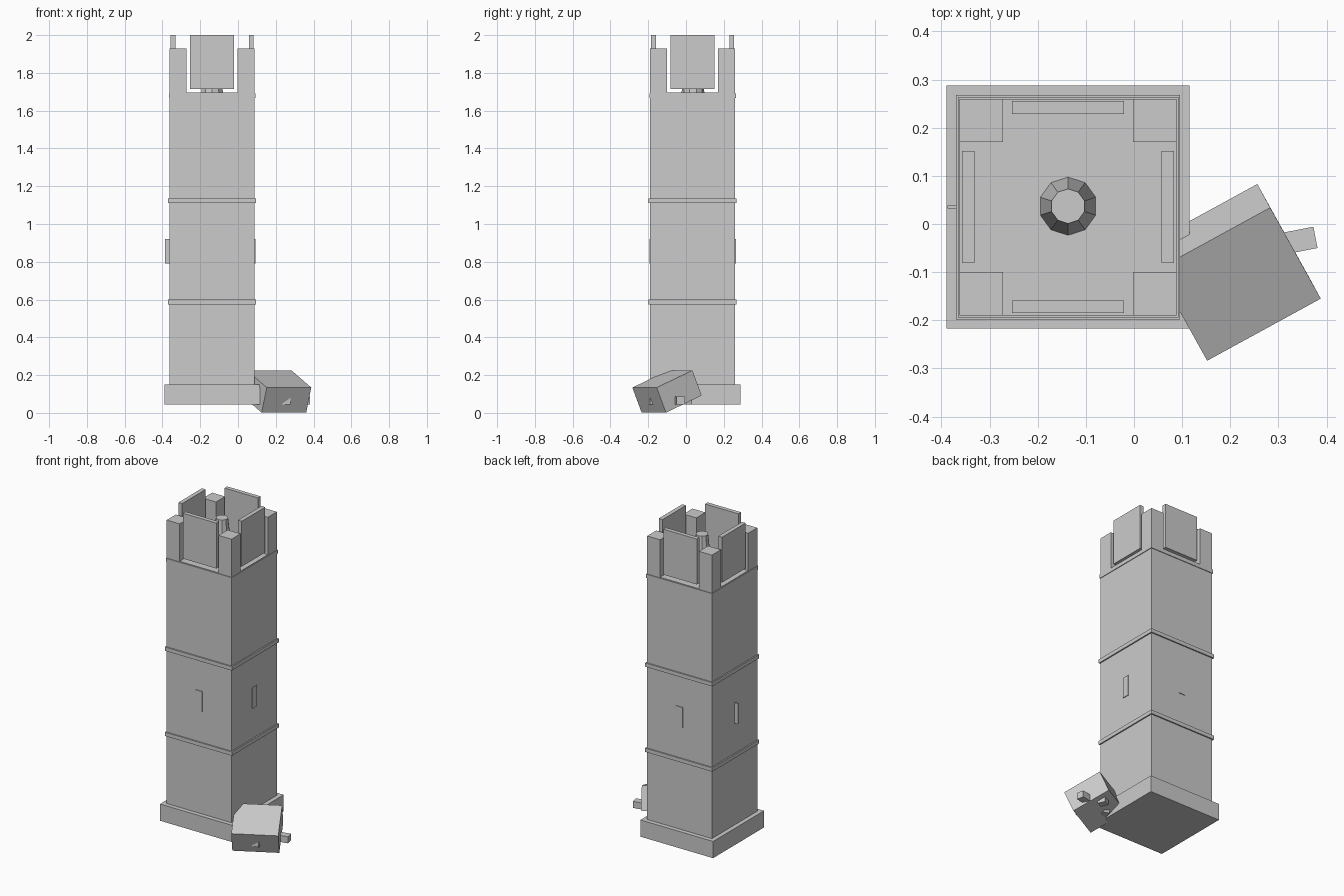
import bpy
from math import radians
from mathutils import Matrix, Vector

if "Cube" in bpy.data.objects:
    bpy.data.objects.remove(bpy.data.objects["Cube"])

stone = bpy.data.materials.new("grey_stone")
stone.use_nodes = True
GREY = (0.6, 0.6, 0.6, 1)
stone.diffuse_color = GREY
stone.node_tree.nodes["Principled BSDF"].inputs["Base Color"].default_value = GREY

CX, CY = -0.137, 0.035  # tower axis


def finish(name):
    ob = bpy.context.object
    ob.name = name
    ob.data.materials.append(stone)
    return ob


def box(name, x, y, z0, z1, sx, sy, turn=0):
    bpy.ops.mesh.primitive_cube_add(size=1, location=(x, y, (z0 + z1) / 2),
                                    rotation=(0, 0, radians(turn)))
    ob = finish(name)
    ob.scale = (sx, sy, z1 - z0)
    return ob


# Tower shaft, plinth and string courses
box("plinth", CX, CY, 0.045, 0.15, 0.505, 0.505)
box("shaft", CX, CY, 0.1, 1.695, 0.45, 0.45)
for name, z, width in (("lower_band", 0.575, 0.466), ("middle_band", 1.11, 0.466),
                       ("upper_band", 1.667, 0.458)):
    box(name, CX, CY, z, z + 0.024, width, width)

# Battlements: corner posts and raised wall panels
for sx, xn in ((-1, "right"), (1, "left")):
    for sy, yn in ((-1, "front"), (1, "back")):
        box(f"{yn}_{xn}_post", CX + sx * 0.18, CY + sy * 0.18, 1.69, 1.93, 0.09, 0.09)
    box(f"{xn}_panel", CX + sx * 0.207, CY, 1.715, 2.0, 0.026, 0.233)
for sy, yn in ((-1, "front"), (1, "back")):
    box(f"{yn}_panel", CX, CY + sy * 0.207, 1.715, 2.0, 0.233, 0.026)
    box(f"{yn}_slit", CX, CY + sy * 0.226, 0.79, 0.92, 0.045, 0.006)

# Side slits, one of them standing out as a fin
box("left_slit", CX + 0.227, CY, 0.79, 0.92, 0.006, 0.045)
box("right_slit", CX - 0.228, CY, 0.79, 0.92, 0.045, 0.006)

# Tapered roof pillar
bpy.ops.mesh.primitive_cone_add(vertices=10, radius1=0.061, radius2=0.036, depth=0.23,
                                location=(CX, CY + 0.002, 1.805))
finish("roof_pillar")

# Tilted block leaning on the tower, built on its three edge directions
along = Vector((-0.236, -0.129, 0))
up_slope = Vector((-0.105, 0.189, 0.091))
down = along.cross(up_slope).normalized() * 0.144
if down.z > 0:
    down = -down
corner = Vector((0.388, -0.155, 0.134))
block = box("tilted_block", 0, 0, 0, 1, 1, 1)
frame = Matrix((along, up_slope, down)).transposed().to_4x4()
block.data.transform(frame)
block.location = corner + (along + up_slope + down) / 2

# Loose stones under and beside the block
for x, y, sx, turn in ((0.345, -0.034, 0.065, 11), (0.232, 0.002, 0.045, 25),
                       (0.15, -0.08, 0.04, -15), (0.25, -0.172, 0.045, 12)):
    box("loose_stone", x, y, 0.045, 0.086, sx, 0.045, turn)
